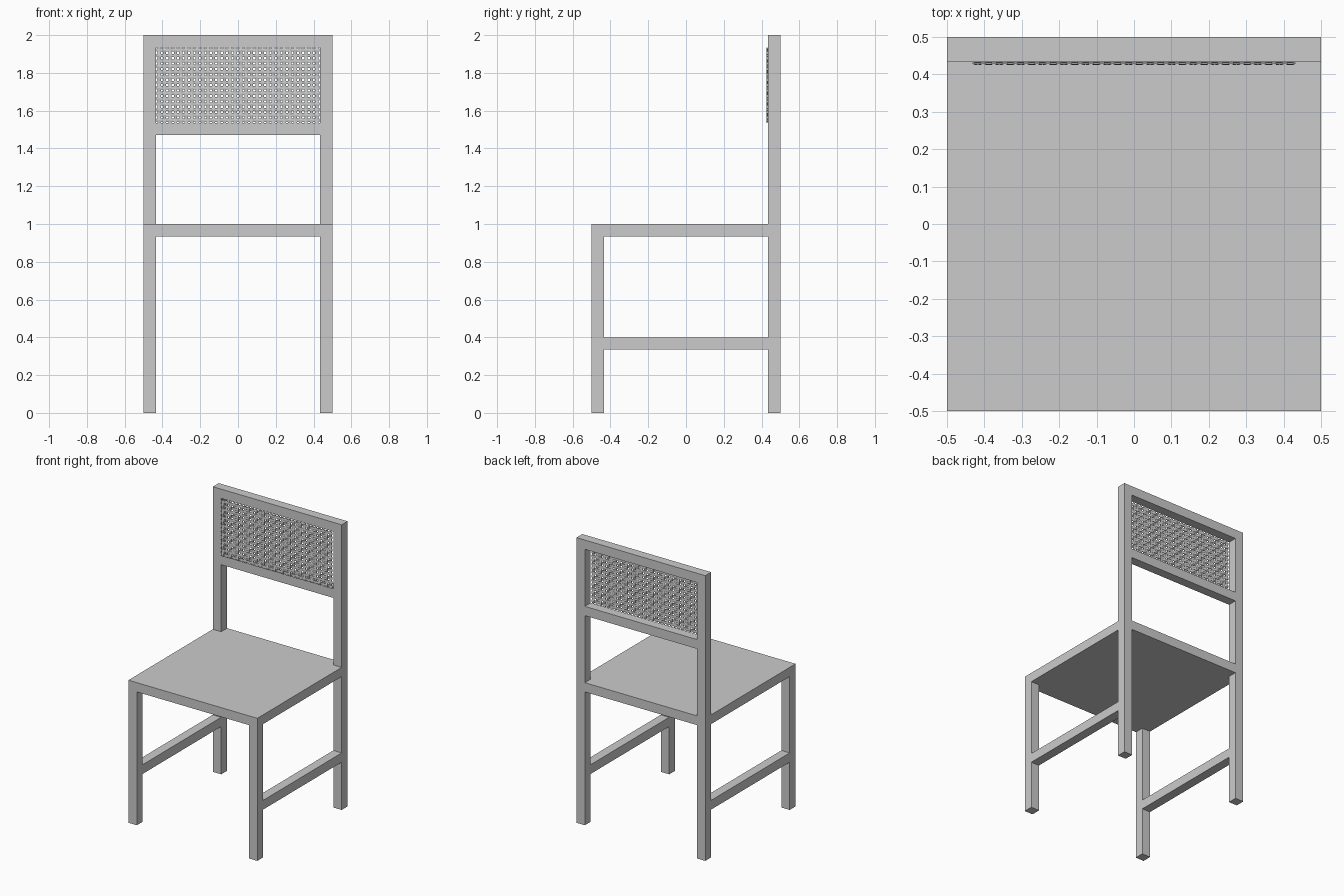
import bpy, bmesh

if "Cube" in bpy.data.objects:
    bpy.data.objects.remove(bpy.data.objects["Cube"])

T = 0.065          # timber thickness
H = 0.5            # half width of the chair
I = H - T          # inner face of the posts


def box(name, lo, hi):
    bm = bmesh.new()
    bmesh.ops.create_cube(bm, size=1)
    for v in bm.verts:
        for i in range(3):
            v.co[i] = (lo[i] + hi[i]) / 2 + v.co[i] * (hi[i] - lo[i])
    return finish(name, bm)


def finish(name, bm):
    bmesh.ops.recalc_face_normals(bm, faces=bm.faces)
    mesh = bpy.data.meshes.new(name)
    bm.to_mesh(mesh)
    bm.free()
    ob = bpy.data.objects.new(name, mesh)
    bpy.context.collection.objects.link(ob)
    return ob


# Seat slab
box("seat", (-H, -H, 1 - T), (H, H, 1))

# Legs, side stretchers and back posts
for side, x in (("left", -H), ("right", I)):
    box(f"front_leg_{side}", (x, -H, 0), (x + T, -I, 1 - T))
    box(f"back_leg_{side}", (x, I, 0), (x + T, H, 1 - T))
    box(f"stretcher_{side}", (x, -I, 0.4 - T), (x + T, I, 0.4))
    box(f"back_post_{side}", (x, I, 1), (x + T, H, 2))

# Backrest rails
Z0, Z1 = 1.535, 1.935
box("back_rail_top", (-I, I, Z1), (I, H, 2))
box("back_rail_lower", (-I, I, Z0 - T), (I, H, Z0))

# Woven cane panel: flat strands zigzagging over and under each other
NX, NZ = 30, 14
PX, PZ = 2 * (I - 0.003) / NX, (Z1 - Z0) / NZ
YC, AMP, HALF = 0.4295, 0.002, 0.002


def strand(bm, points, across, width):
    """Sweep a flat rectangular section through the points."""
    rings = []
    for p in points:
        ring = []
        for a, b in ((-1, -1), (1, -1), (1, 1), (-1, 1)):
            co = list(p)
            co[across] += a * width / 2
            co[1] += b * HALF
            ring.append(bm.verts.new(co))
        rings.append(ring)
    for r, s in zip(rings, rings[1:]):
        for k in range(4):
            bm.faces.new((r[k], r[(k + 1) % 4], s[(k + 1) % 4], s[k]))
    bm.faces.new(rings[0])
    bm.faces.new(rings[-1])


def grid_x(i):
    return (i - (NX - 1) / 2) * PX


def grid_z(j):
    return Z0 + (j + 0.5) * PZ


weave = bmesh.new()
for j in range(NZ):
    pts = [(grid_x(i), YC + AMP * (-1) ** (i + j), grid_z(j)) for i in range(NX)]
    pts = [(-I + 0.003, YC, grid_z(j))] + pts + [(I - 0.003, YC, grid_z(j))]
    strand(weave, pts, 2, PZ * 0.6)
for i in range(NX):
    pts = [(grid_x(i), YC - AMP * (-1) ** (i + j), grid_z(j)) for j in range(NZ)]
    pts = [(grid_x(i), YC, Z0)] + pts + [(grid_x(i), YC, Z1)]
    strand(weave, pts, 0, PX * 0.6)
finish("woven_back_panel", weave)
